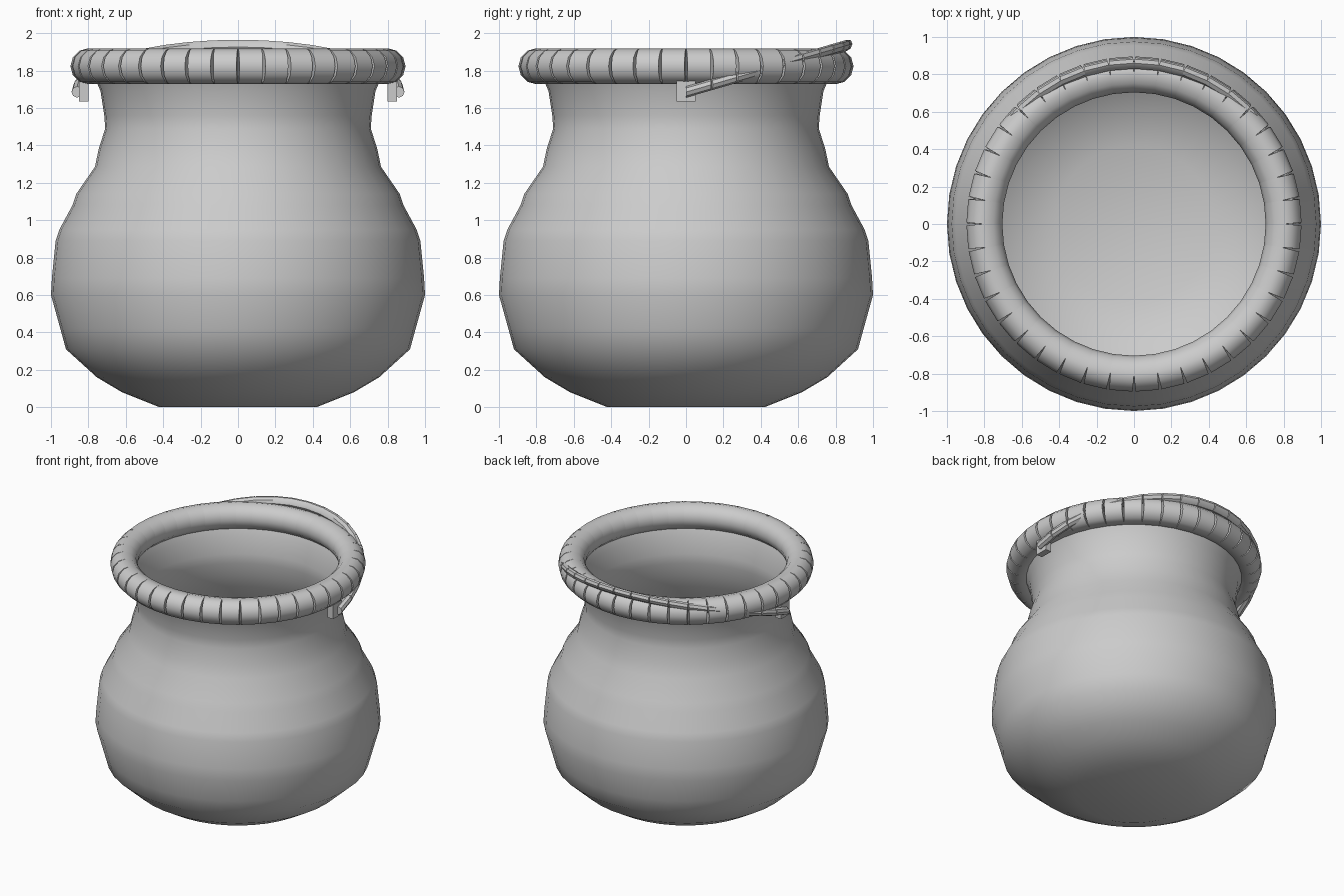
import bpy, bmesh, math
from math import sin, cos, pi, radians

if "Cube" in bpy.data.objects:
    bpy.data.objects.remove(bpy.data.objects["Cube"])

grey = bpy.data.materials.new("iron grey")
grey.diffuse_color = (0.6, 0.6, 0.6, 1)
grey.use_nodes = True
grey.node_tree.nodes["Principled BSDF"].inputs["Base Color"].default_value = grey.diffuse_color


def finish(name, bm, smooth=True):
    bmesh.ops.recalc_face_normals(bm, faces=bm.faces)
    mesh = bpy.data.meshes.new(name)
    bm.to_mesh(mesh)
    bm.free()
    mesh.materials.append(grey)
    ob = bpy.data.objects.new(name, mesh)
    bpy.context.collection.objects.link(ob)
    if smooth:
        bpy.ops.object.select_all(action='DESELECT')
        bpy.context.view_layer.objects.active = ob
        ob.select_set(True)
        bpy.ops.object.shade_smooth_by_angle(angle=radians(35))
    return ob


def bridge(bm, rings, closed):
    n = len(rings[0])
    for i in range(len(rings) if closed else len(rings) - 1):
        a, b = rings[i], rings[(i + 1) % len(rings)]
        for j in range(n):
            k = (j + 1) % n
            bm.faces.new((a[j], a[k], b[k], b[j]))


def notched_tube(name, big, small, steps, arc, sides, place, gap):
    """Tube bent round an arc, with a V notch in its outer half at each step."""
    bm = bmesh.new()
    rings = []
    closed = arc >= 2 * pi
    for i in range(steps if closed else steps + 1):
        mid = arc * i / steps
        end = not closed and i in (0, steps)
        for side in ([0] if end else [-1, 0, 1]):
            ring = []
            for j in range(sides):
                t = 2 * pi * j / sides
                out = cos(t) * small
                a = mid + side * gap * max(0.03, cos(t))
                if side == 0 and not end:
                    out = min(out, 0.12 * small)   # bottom of the notch
                r = big + out
                ring.append(bm.verts.new(place(r * cos(a), r * sin(a), sin(t) * small)))
            rings.append(ring)
    bridge(bm, rings, closed)
    if not closed:
        bm.faces.new(rings[0])
        bm.faces.new(rings[-1])
    return finish(name, bm)


# Pot body: single skin turned from a profile, with a flat base
profile = [(0.42, 0), (0.62, 0.08), (0.755, 0.16), (0.92, 0.31), (0.95, 0.42),
           (1.0, 0.6), (0.995, 0.69), (0.975, 0.89), (0.955, 0.95), (0.885, 1.08),
           (0.865, 1.14), (0.765, 1.285), (0.745, 1.38), (0.71, 1.49),
           (0.715, 1.56), (0.735, 1.69), (0.765, 1.76)]
bm = bmesh.new()
N = 40
rings = [[bm.verts.new((r * cos(2 * pi * j / N), r * sin(2 * pi * j / N), z))
          for j in range(N)] for r, z in profile]
bridge(bm, rings, False)
bm.faces.new(rings[0])
finish("pot_body", bm)

# Rolled rim with notches
notched_tube("rim", 0.8, 0.096, 40, 2 * pi, 12,
             lambda x, y, z: (x, y, z + 1.823), 0.009)

# Carrying handle resting against the back of the rim
SLOPE = 0.29
notched_tube("handle", 0.86, 0.03, 20, pi, 8,
             lambda x, y, z: (x, y, z + 1.685 + SLOPE * y), 0.006)

# Handle mounts on both sides
for side, label in ((1, "right"), (-1, "left")):
    bm = bmesh.new()
    bmesh.ops.create_cube(bm, size=1)
    for v in bm.verts:
        v.co = (v.co.x * 0.05 + side * 0.825, v.co.y * 0.1, v.co.z * 0.11 + 1.69)
    finish("handle_mount_" + label, bm, False)
